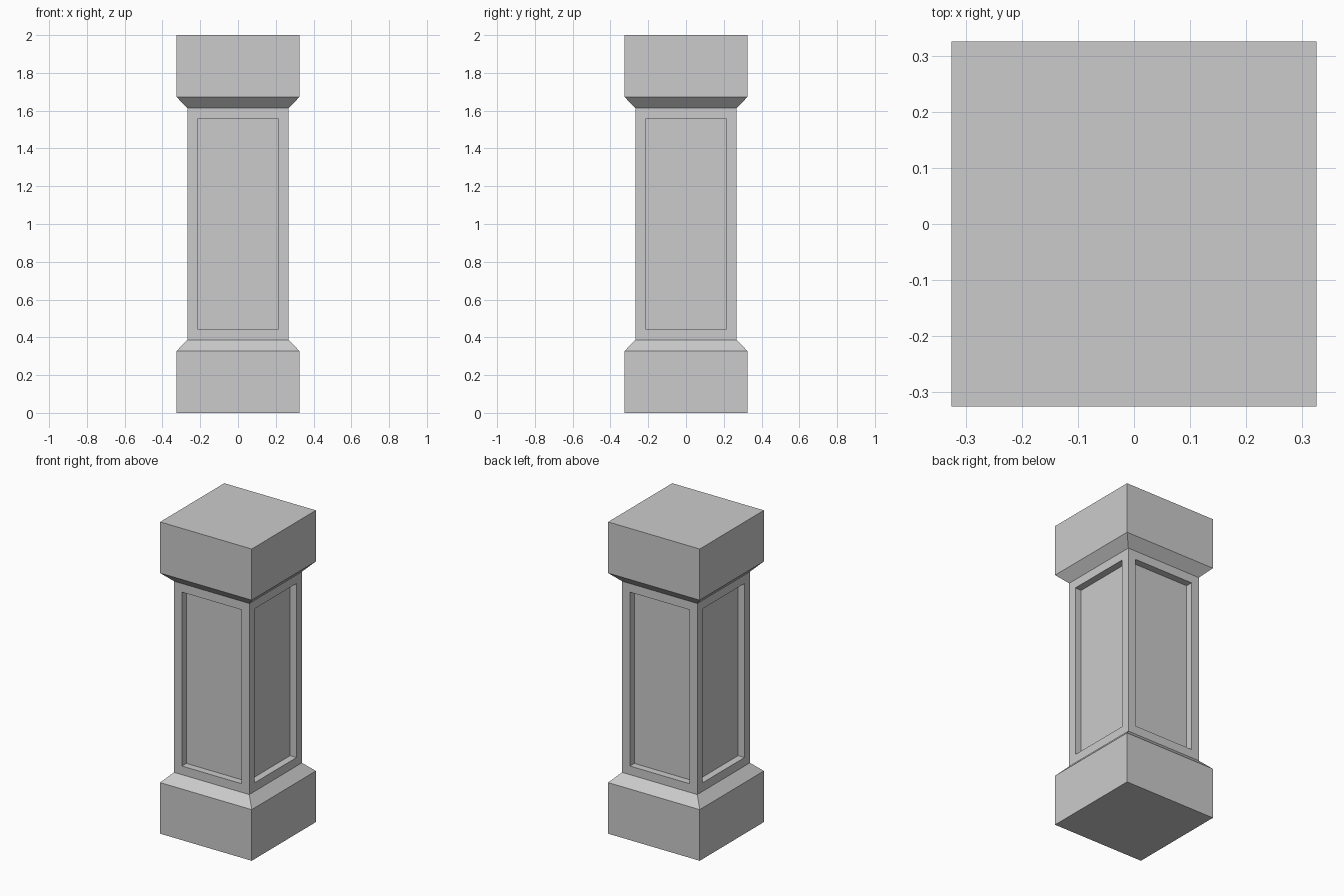
import bpy, bmesh

if "Cube" in bpy.data.objects:
    bpy.data.objects.remove(bpy.data.objects["Cube"])

# Square column profile: (half width, height)
PROFILE = [(0.325, 0.0), (0.325, 0.328), (0.267, 0.387),
           (0.267, 1.613), (0.325, 1.672), (0.325, 2.0)]
CORNERS = [(-1, -1), (1, -1), (1, 1), (-1, 1)]

bm = bmesh.new()
rings = [[bm.verts.new((cx * r, cy * r, z)) for cx, cy in CORNERS]
         for r, z in PROFILE]

# Plinth, chamfers, shaft and capital
shaft_faces = []
for i, (low, high) in enumerate(zip(rings, rings[1:])):
    for k in range(4):
        n = (k + 1) % 4
        face = bm.faces.new((low[k], low[n], high[n], high[k]))
        if i == 2:
            shaft_faces.append(face)
bm.faces.new(rings[0][::-1])
bm.faces.new(rings[-1])
bm.normal_update()

# Recessed panel on each side of the shaft: border, then straight-sided recess
for face in shaft_faces:
    normal = face.normal.copy()
    bmesh.ops.inset_individual(bm, faces=[face], thickness=0.078)
    bmesh.ops.inset_individual(bm, faces=[face], thickness=0.0)
    bmesh.ops.translate(bm, verts=face.verts[:], vec=normal * -0.045)

bmesh.ops.recalc_face_normals(bm, faces=bm.faces[:])
mesh = bpy.data.meshes.new("panelled_pillar")
bm.to_mesh(mesh)
bm.free()
bpy.context.collection.objects.link(bpy.data.objects.new("panelled_pillar", mesh))
